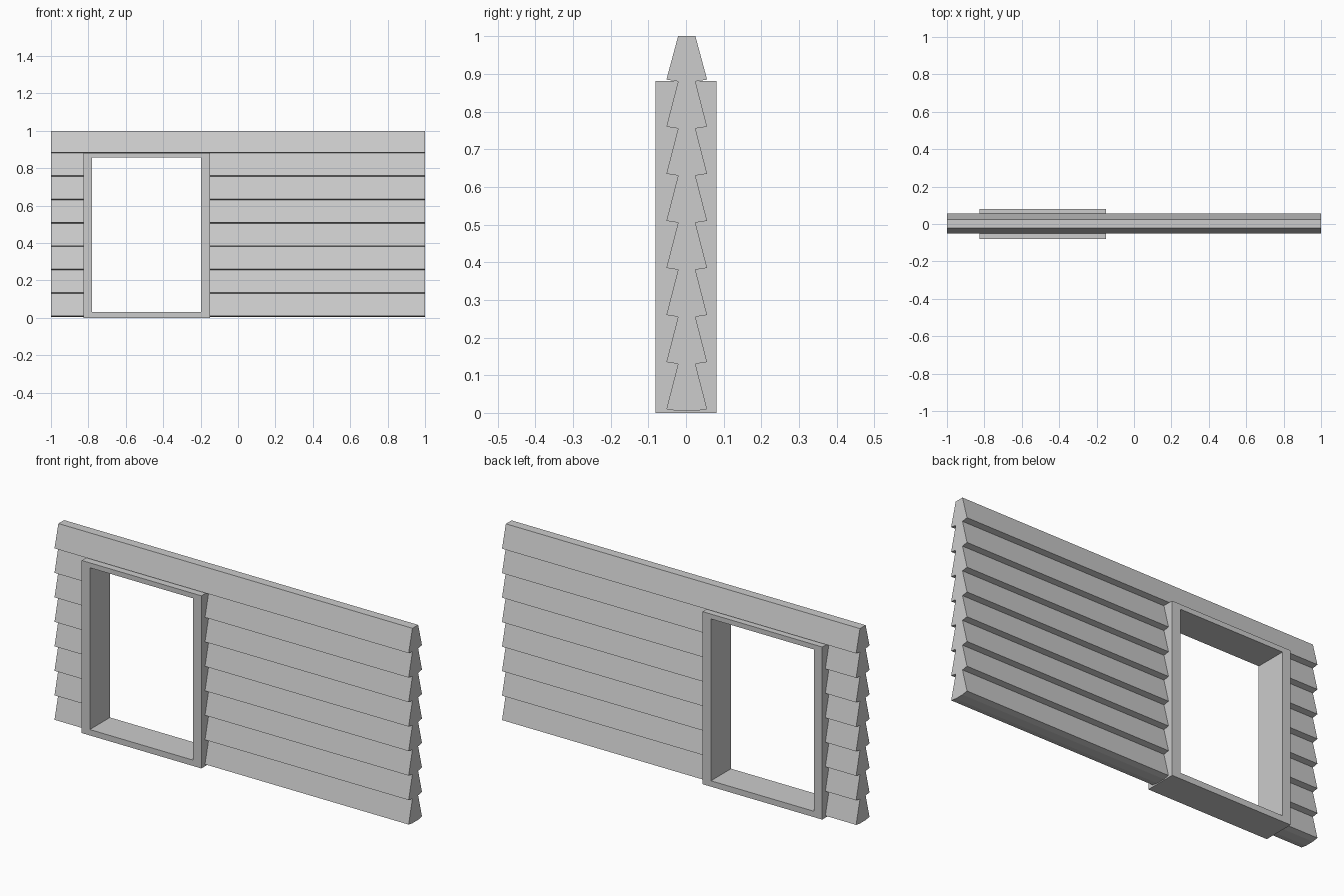
import bpy
import bmesh

if "Cube" in bpy.data.objects:
    bpy.data.objects.remove(bpy.data.objects["Cube"])

GREY = (0.604, 0.604, 0.604, 1)
grey = bpy.data.materials.new("light_grey")
grey.use_nodes = True
grey.diffuse_color = GREY
grey.node_tree.nodes["Principled BSDF"].inputs["Base Color"].default_value = GREY


def prism(name, outline, direction):
    """Extrude a closed outline of 3D points along a direction."""
    bm = bmesh.new()
    face = bm.faces.new([bm.verts.new(p) for p in outline])
    ext = bmesh.ops.extrude_face_region(bm, geom=[face])
    moved = [v for v in ext["geom"] if isinstance(v, bmesh.types.BMVert)]
    bmesh.ops.translate(bm, verts=moved, vec=direction)
    bmesh.ops.recalc_face_normals(bm, faces=bm.faces)
    mesh = bpy.data.meshes.new(name)
    bm.to_mesh(mesh)
    bm.free()
    mesh.materials.append(grey)
    obj = bpy.data.objects.new(name, mesh)
    bpy.context.collection.objects.link(obj)
    return obj


def box(name, x0, x1, y0, y1, z0, z1):
    outline = [(x0, y0, z0), (x1, y0, z0), (x1, y0, z1), (x0, y0, z1)]
    return prism(name, outline, (0, y1 - y0, 0))


def cut(target, cutter):
    mod = target.modifiers.new("opening", 'BOOLEAN')
    mod.operation = 'DIFFERENCE'
    mod.solver = 'EXACT'
    mod.object = cutter
    bpy.context.view_layer.objects.active = target
    bpy.ops.object.modifier_apply(modifier=mod.name)
    bpy.data.objects.remove(cutter)


# Clapboard wall: a sawtooth profile on both faces, swept along x
BOARDS, PITCH, BASE, TOP = 8, 0.125, 0.005, 1.0
INNER, OUTER, LIP, MIDDLE = 0.023, 0.054, 0.005, 0.002

half = []
for i in range(BOARDS):
    z = BASE + i * PITCH
    half += [(INNER, z), (OUTER, z + LIP)]
half.append((INNER, TOP))
profile = half + [(-y, z) for y, z in reversed(half)]
wall = prism("clapboard_wall", [(-1, y + MIDDLE, z) for y, z in profile], (2, 0, 0))

# Doorway through the wall, hidden behind the frame
cut(wall, box("doorway_cutter", -0.80, -0.175, -0.2, 0.2, -0.1, 0.87))

# Door frame: a box standing proud of both faces, with the opening cut out
frame = box("door_frame", -0.826, -0.15, -0.081, 0.081, 0, 0.881)
cut(frame, box("frame_cutter", -0.78, -0.198, -0.2, 0.2, 0.03, 0.856))
